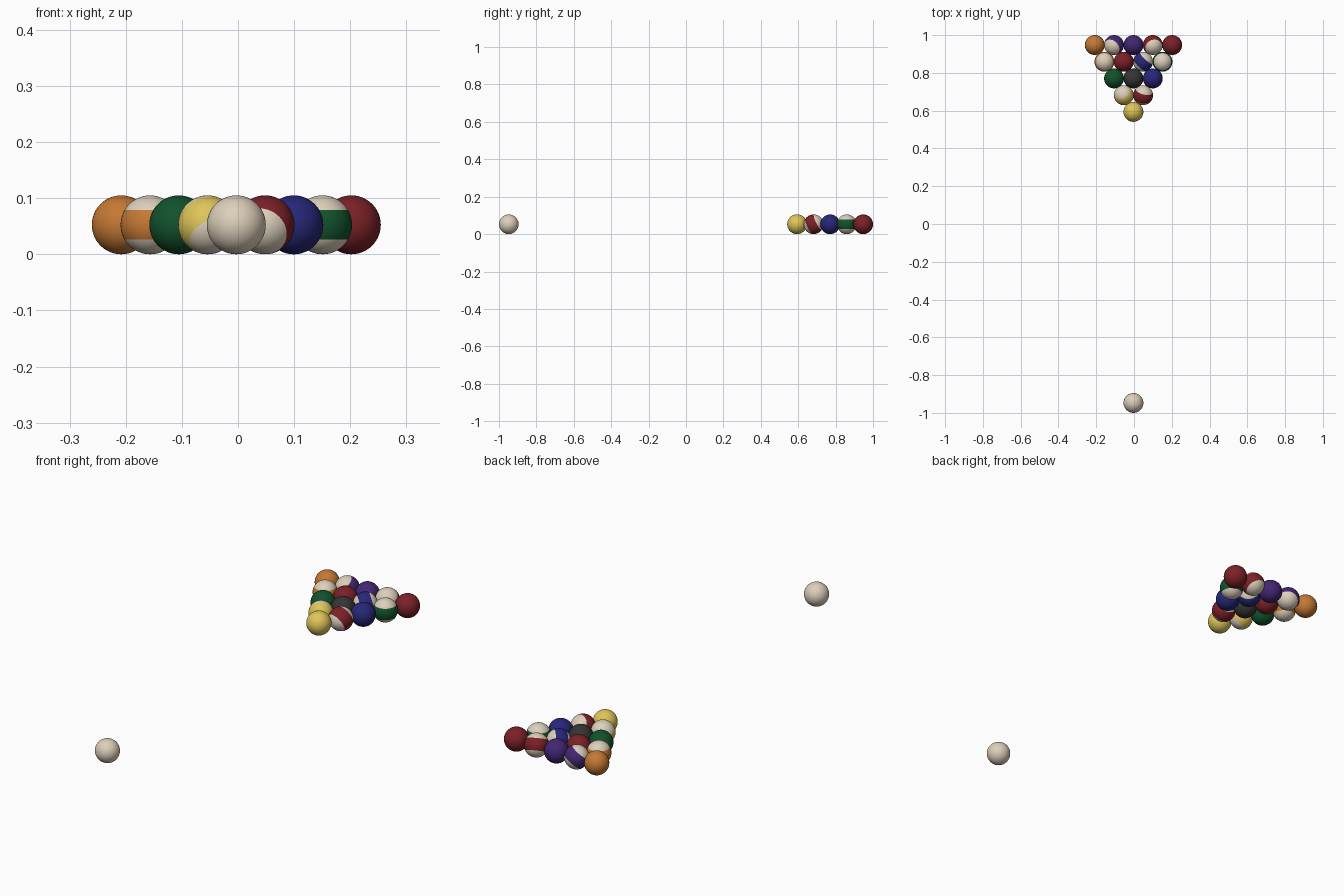
import bpy
import math
from mathutils import Vector

if "Cube" in bpy.data.objects:
    bpy.data.objects.remove(bpy.data.objects["Cube"])

R = 0.0525          # ball radius
STEP = 0.1025       # spacing inside a row
ROW = 0.0885        # spacing between rows
BACK = 0.9475       # y of the last row
CX = -0.003

COLOURS = {
    "cream": (0.72, 0.63, 0.50),
    "yellow": (0.74, 0.56, 0.10),
    "orange": (0.56, 0.19, 0.035),
    "green": (0.006, 0.085, 0.025),
    "blue": (0.02, 0.02, 0.19),
    "purple": (0.055, 0.02, 0.17),
    "red": (0.20, 0.015, 0.02),
    "black": (0.035, 0.035, 0.037),
}
MATS = {}
for name, c in COLOURS.items():
    m = bpy.data.materials.new(name)
    m.diffuse_color = (*c, 1)
    m.use_nodes = True
    m.node_tree.nodes["Principled BSDF"].inputs["Base Color"].default_value = m.diffuse_color
    MATS[name] = m


def ball(name, x, y, colour, axis=None):
    """Plain ball, or a cream ball with a coloured band around the given axis."""
    bpy.ops.mesh.primitive_uv_sphere_add(segments=48, ring_count=24, radius=R,
                                         location=(x, y, R))
    ob = bpy.context.object
    ob.name = name
    me = ob.data
    me.materials.append(MATS[colour])
    if axis:
        me.materials.append(MATS["cream"])
        limit = R * math.sin(math.radians(30))
        for p in me.polygons:
            p.material_index = 1 if abs(p.center.z) > limit else 0
        ob.rotation_mode = 'QUATERNION'
        ob.rotation_quaternion = Vector((0, 0, 1)).rotation_difference(Vector(axis).normalized())
    for p in me.polygons:
        p.use_smooth = True


# racked triangle, apex row first, each row left to right
UP = (0, 0, 1)
RACK = [
    [("yellow", None)],
    [("yellow", (-0.35, 0.6, 0.7)), ("red", (0.2, 0.8, 0.4))],
    [("green", None), ("black", None), ("blue", None)],
    [("orange", UP), ("red", None), ("blue", (0.65, 0.7, 0.2)), ("green", UP)],
    [("orange", None), ("purple", (-0.45, -0.45, 0.75)), ("purple", None),
     ("red", (0.2, -0.45, 0.87)), ("red", None)],
]
for r, row in enumerate(RACK):
    for i, (colour, axis) in enumerate(row):
        kind = "striped" if axis else "solid"
        ball(f"{kind}_{colour}_ball", CX + (i - r / 2) * STEP,
             BACK - (4 - r) * ROW, colour, axis)

# cue ball at the far end
ball("cue_ball", CX, -BACK, "cream")
